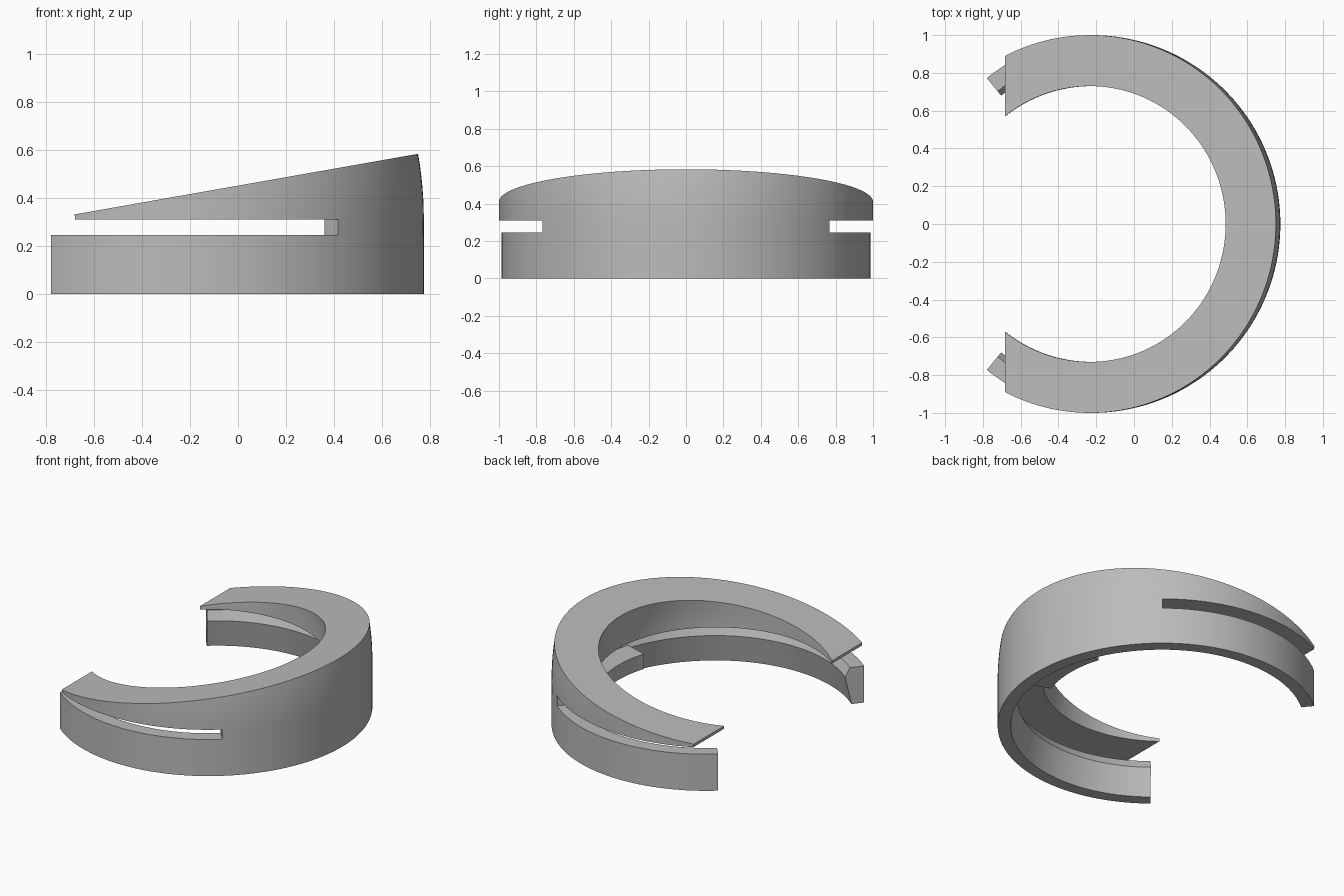
import bpy
import bmesh
from math import sin, cos, acos, radians

cube = bpy.data.objects.get("Cube")
if cube:
    bpy.data.objects.remove(cube, do_unlink=True)

grey = bpy.data.materials.new("light_grey")
grey.use_nodes = True
grey.diffuse_color = (0.5, 0.5, 0.5, 1)
grey.node_tree.nodes["Principled BSDF"].inputs["Base Color"].default_value = (0.5, 0.5, 0.5, 1)

CENTRE_X = -0.225      # centre of the main circle
INNER_R = 0.73
SLOT_LOW, SLOT_HIGH = 0.245, 0.31
SPREAD = radians(50)   # half angle of the solid bridge
ARM_R = 0.937          # the lower arms curl in a little tighter
ARM_END = radians(129.4)
WALL = 0.09


def loft(name, sections):
    """Skin a row of closed cross-sections and cap both ends."""
    bm = bmesh.new()
    rings = [[bm.verts.new(p) for p in section] for section in sections]
    n = len(rings[0])
    for a, b in zip(rings, rings[1:]):
        for i in range(n):
            j = (i + 1) % n
            bm.faces.new((a[i], a[j], b[j], b[i]))
    bm.faces.new(rings[0])
    bm.faces.new(rings[-1])
    bmesh.ops.recalc_face_normals(bm, faces=bm.faces)
    mesh = bpy.data.meshes.new(name)
    bm.to_mesh(mesh)
    bm.free()
    mesh.materials.append(grey)
    obj = bpy.data.objects.new(name, mesh)
    bpy.context.collection.objects.link(obj)
    bpy.ops.object.select_all(action='DESELECT')
    obj.select_set(True)
    bpy.context.view_layer.objects.active = obj
    bpy.ops.object.shade_smooth_by_angle(angle=radians(25))
    return obj


def steps(limit, count):
    return [limit * (2 * i / count - 1) for i in range(count + 1)]


def ring_section(angle, profile):
    """Place (inset, height) points at an angle along the band's path."""
    cx, cy, r = CENTRE_X, 0, 1
    if abs(angle) > SPREAD:
        r = ARM_R
        cx += (1 - r) * cos(SPREAD)
        cy = (1 - r) * sin(SPREAD) * (1 if angle > 0 else -1)
    return [(cx + (r - d) * cos(angle), cy + (r - d) * sin(angle), z)
            for d, z in profile]


# Lower band with an inward ridge
band = [(0, 0), (0, SLOT_LOW), (WALL, SLOT_LOW), (0.12, 0.185), (0.08, 0)]
loft("lower_band", [ring_section(a, band) for a in steps(ARM_END, 128)])

# Bridge joining the band to the wedge
bridge = [(0, SLOT_LOW), (0, SLOT_HIGH), (WALL, SLOT_HIGH), (WALL, SLOT_LOW)]
loft("bridge", [ring_section(a, bridge) for a in steps(SPREAD, 56)])

# Inner stop block on the closed side
stop = [(0.1, 0.1), (0.1, 0.2), (1 - INNER_R, 0.2), (1 - INNER_R, 0.1)]
loft("inner_stop", [ring_section(a, stop) for a in steps(radians(18), 20)])

# Upper wedge: a flat horseshoe swung ten degrees about a hinge line
HINGE_X = -0.8
END_X = -0.68
TILT = [radians(10) * i / 6 for i in range(7)]


def swing(r, angle, tilt):
    reach = CENTRE_X + r * cos(angle) - HINGE_X
    return (HINGE_X + reach * cos(tilt), r * sin(angle), SLOT_HIGH + reach * sin(tilt))


outer_end = acos(END_X - CENTRE_X)
inner_end = acos((END_X - CENTRE_X) / INNER_R)
loft("upper_wedge", [
    [swing(1, t * outer_end, a) for a in TILT]
    + [swing(INNER_R, t * inner_end, a) for a in reversed(TILT)]
    for t in steps(1, 128)])
